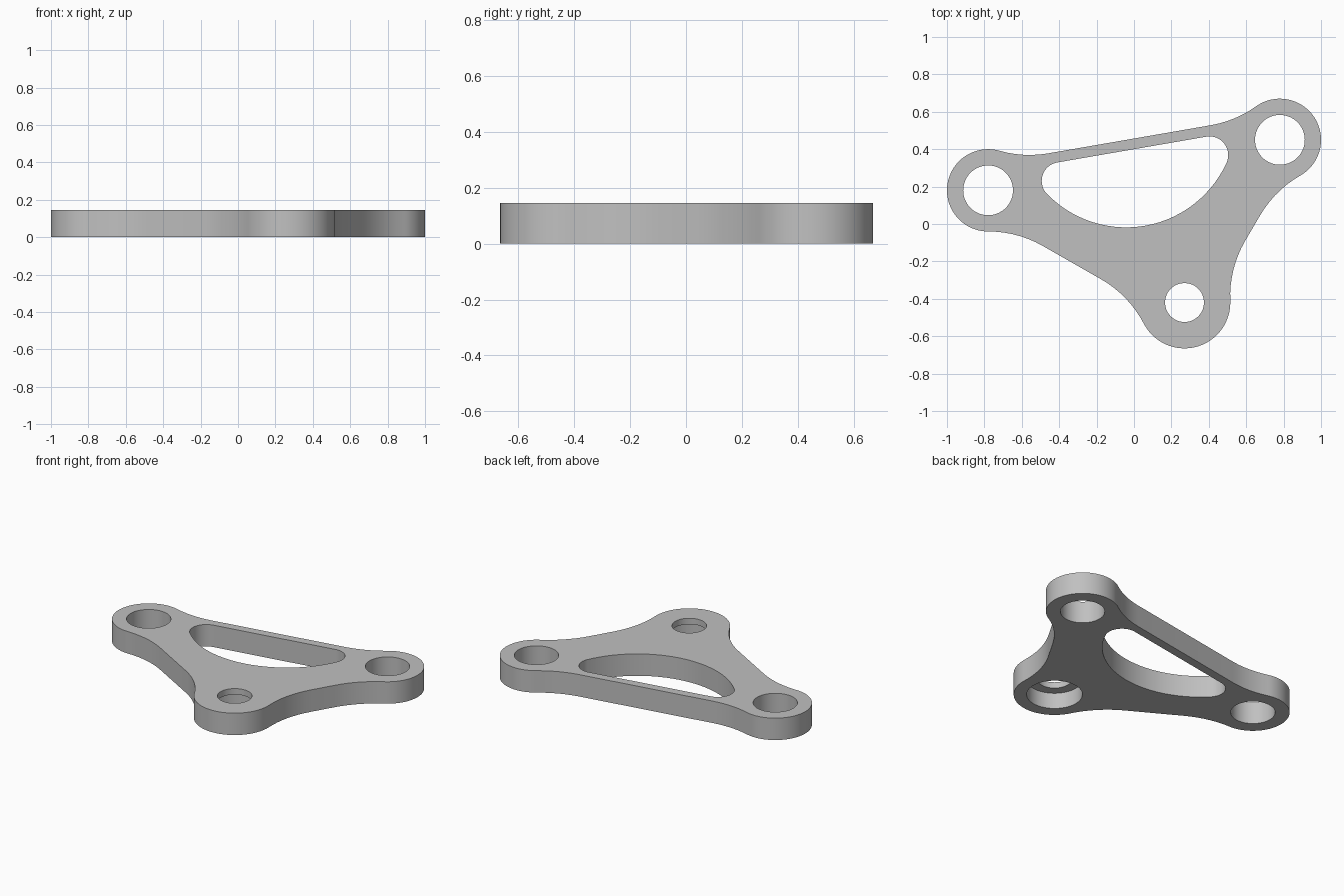
import bpy, bmesh, math
from mathutils import Vector

cube = bpy.data.objects.get("Cube")
if cube:
    bpy.data.objects.remove(cube, do_unlink=True)

HEIGHT = 0.145
LEDGE = 0.105      # height of the counterbore floor
FILLET = 0.585     # blend radius between bosses and webs


def arc(center, start, end, turn):
    """Points from start to end around center; turn is 1 for counter-clockwise."""
    a, b = start - center, end - center
    a0 = math.atan2(a.y, a.x)
    sweep = (turn * (math.atan2(b.y, b.x) - a0)) % math.tau
    n = max(6, round(sweep / math.radians(4)))
    return [center + a.length * Vector((math.cos(a0 + turn * sweep * i / n),
                                        math.sin(a0 + turn * sweep * i / n)))
            for i in range(n + 1)]


def circle(center, radius, n=72):
    return [center + radius * Vector((math.cos(math.tau * i / n), math.sin(math.tau * i / n)))
            for i in range(n)]


def clean(points):
    """Drop points that repeat the one before them."""
    return [p for i, p in enumerate(points) if (p - points[i - 1]).length > 1e-4]


# Bosses in counter-clockwise order, with the web offset towards the next boss
left, front, right = Vector((-0.78, 0.18)), Vector((0.27, -0.42)), Vector((0.78, 0.45))
bosses = [(left, 0.22, 0.113), (front, 0.245, 0.113), (right, 0.22, 0.14)]


def web(i):
    """Concave fillet, straight edge and concave fillet between two bosses."""
    (a, ra, off), (b, rb, _) = bosses[i], bosses[(i + 1) % 3]
    u = (b - a).normalized()
    n = Vector((u.y, -u.x))
    points = []
    for c, r, side in ((a, ra, 1), (b, rb, -1)):
        along = math.sqrt((r + FILLET) ** 2 - (off + FILLET) ** 2)
        f = c + u * along * side + n * (off + FILLET)
        touch, foot = c + (f - c) * r / (r + FILLET), f - n * FILLET
        points += arc(f, touch, foot, -1) if side == 1 else arc(f, foot, touch, -1)
    return points


webs = [web(i) for i in range(3)]
outline = []
for i in range(3):
    j = (i + 1) % 3
    outline += webs[i] + arc(bosses[j][0], webs[i][-1], webs[j][0], 1)
outline = clean(outline)

# Bowed window with two rounded corners
bow, bow_r, corner_r = Vector((-0.042, 0.572)), 0.59, 0.1
u = (right - left).normalized()
n = Vector((-u.y, u.x))
drop = (bow - Vector((0, 0.4))).dot(n) + corner_r
along = math.sqrt((bow_r - corner_r) ** 2 - drop ** 2)
c_left, c_right = bow - n * drop - u * along, bow - n * drop + u * along
low_left, low_right = [bow + (c - bow).normalized() * bow_r for c in (c_left, c_right)]
window = clean(arc(bow, low_left, low_right, 1)
               + arc(c_right, low_right, c_right + n * corner_r, 1)
               + arc(c_left, c_left + n * corner_r, low_left, 1))

bm = bmesh.new()


def loop(points, z):
    verts = [bm.verts.new((p.x, p.y, z)) for p in points]
    edges = [bm.edges.new((verts[i - 1], verts[i])) for i in range(len(verts))]
    return verts, edges


def wall(lower, upper):
    for i in range(len(lower[0])):
        bm.faces.new((lower[0][i - 1], lower[0][i], upper[0][i], upper[0][i - 1]))


# Outer edge, window and through holes
shared = [outline, window, circle(left, 0.133), circle(right, 0.133)]
bottom = [loop(p, 0) for p in shared]
top = [loop(p, HEIGHT) for p in shared]

# Front hole, counterbored from below
bore, hole = circle(front, 0.167), circle(front, 0.104)
bottom.append(loop(bore, 0))
top.append(loop(hole, HEIGHT))
bore_top, hole_bottom = loop(bore, LEDGE), loop(hole, LEDGE)

# Flat caps, then walls
for loops, z in ((bottom, -1), (top, 1)):
    bmesh.ops.triangle_fill(bm, use_beauty=True, edges=[e for l in loops for e in l[1]],
                            normal=(0, 0, z))
for lo, hi in zip(bottom[:4], top[:4]):
    wall(lo, hi)
wall(bottom[4], bore_top)
wall(bore_top, hole_bottom)
wall(hole_bottom, top[4])
bmesh.ops.recalc_face_normals(bm, faces=bm.faces[:])

mesh = bpy.data.meshes.new("bracket_plate")
bm.to_mesh(mesh)
bm.free()
plate = bpy.data.objects.new("bracket_plate", mesh)
bpy.context.collection.objects.link(plate)

# Plain grey metal
grey = bpy.data.materials.new("plain_grey")
grey.use_nodes = True
color = (0.53, 0.53, 0.53, 1)
grey.diffuse_color = color
grey.node_tree.nodes["Principled BSDF"].inputs["Base Color"].default_value = color
mesh.materials.append(grey)

bpy.ops.object.select_all(action='DESELECT')
plate.select_set(True)
bpy.context.view_layer.objects.active = plate
bpy.ops.object.shade_smooth_by_angle(angle=math.radians(30))
